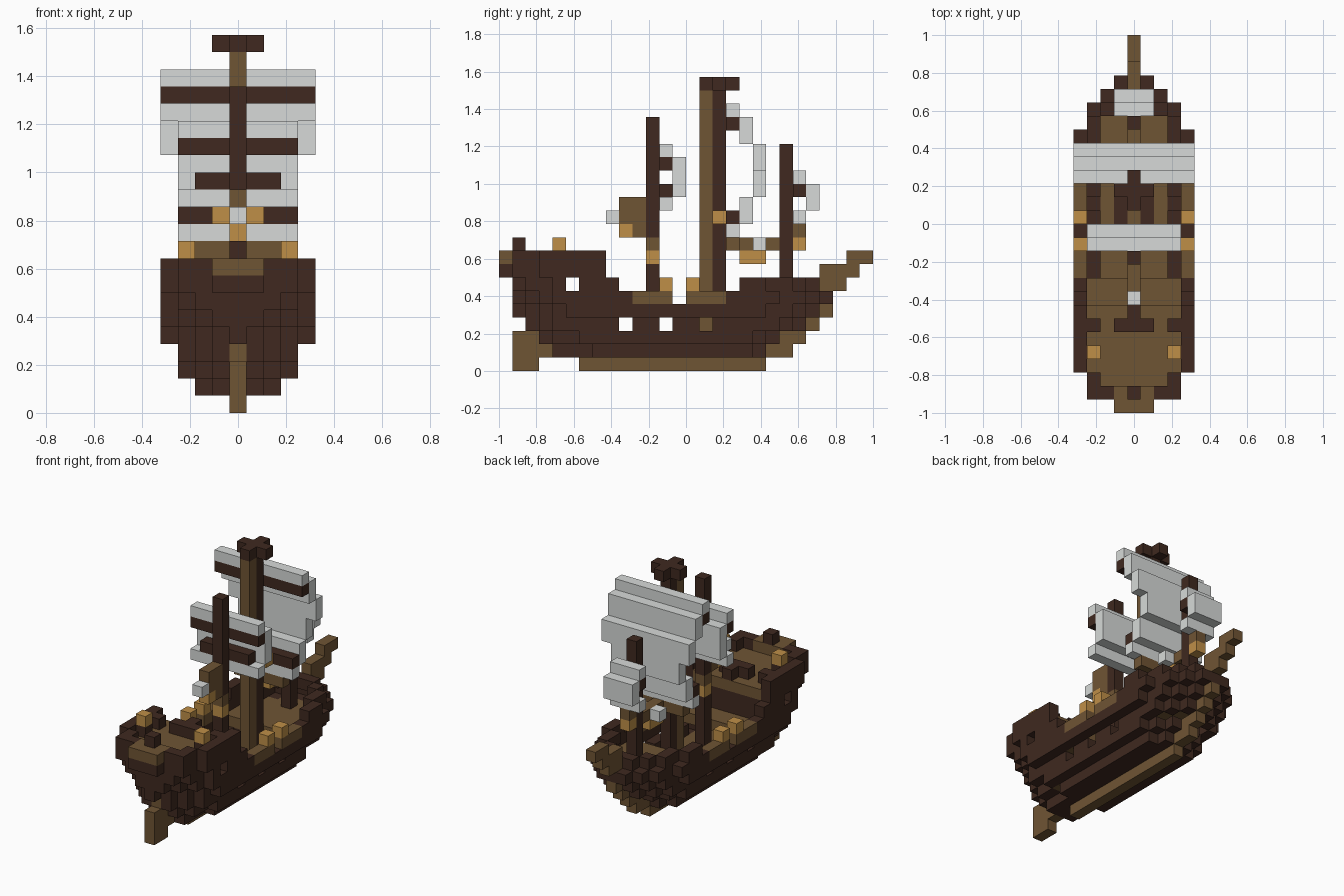
import bpy, bmesh
from mathutils import Vector

cube = bpy.data.objects.get("Cube")
if cube:
    bpy.data.objects.remove(cube, do_unlink=True)

# Block grid: x is counted from the centre line, y from the stern, z from the keel
LENGTH = 28
UNIT = 2 / LENGTH
COLOURS = {
    "dark_wood": (0.050, 0.022, 0.014),
    "brown_wood": (0.159, 0.089, 0.034),
    "golden_wood": (0.520, 0.275, 0.064),
    "sail_cloth": (0.680, 0.700, 0.690),
}
DARK, BROWN, GOLD, CLOTH = COLOURS
materials = []
for name, rgb in COLOURS.items():
    mat = bpy.data.materials.new(name)
    mat.use_nodes = True
    mat.diffuse_color = (*rgb, 1)
    mat.node_tree.nodes["Principled BSDF"].inputs["Base Color"].default_value = (*rgb, 1)
    materials.append(mat)

cells = {}


def span(r):
    return range(r[0], r[1] + 1) if isinstance(r, tuple) else [r]


def block(part, colour, half, y, z):
    """Fill a box of cells, centred on x, half cells to each side."""
    for i in range(-half, half + 1):
        for j in span(y):
            for k in span(z):
                cells[i, j, k] = (part, colour)


def pair(part, colour, x, y, z):
    """Fill mirrored cells on both sides."""
    for i in (-x, x):
        for j in span(y):
            for k in span(z):
                cells[i, j, k] = (part, colour)


# Hull layers: height, first row, last row, half width
LAYERS = [(1, 4, 19, 2), (2, 3, 20, 3), (3, 2, 22, 3), (4, 1, 23, 4),
          (5, 1, 24, 4), (6, 1, 23, 4), (7, 1, 7, 4), (8, 1, 7, 4)]
BOW_TAPER = [1, 2, 3, 3, 4]
STERN_TAPER = {1: [1, 1, 1, 2], 2: [1, 2, 2, 3], 3: [1, 2, 3], 4: [0, 1, 2, 3, 4],
               5: [1, 2, 3, 4], 6: [2, 3, 3, 4], 7: [3, 3, 4], 8: [3, 3, 4]}


def plan(k, first, last, wide):
    """Set of (x, y) cells in one hull layer."""
    out = set()
    stern = STERN_TAPER[k]
    for j in range(first, last + 1):
        w = min(wide, stern[min(j - first, len(stern) - 1)])
        if k < 7:
            w = min(w, BOW_TAPER[min(last - j, len(BOW_TAPER) - 1)])
        out |= {(i, j) for i in range(-w, w + 1)}
    return out


for k, first, last, wide in LAYERS:
    area = plan(k, first, last, wide)
    for i, j in area:
        inside = all(n in area for n in ((i + 1, j), (i - 1, j), (i, j + 1), (i, j - 1)))
        # The raised aft deck is open towards the waist
        inside = inside or (k > 6 and j == 7 and abs(i) < 4)
        open_waist = (k == 5 and 9 < j < 17) or (k == 6 and 8 < j < 18)
        if k < 3:
            cells[i, j, k] = ("deck", BROWN) if inside and k == 2 else ("hull", DARK)
        elif not inside and not open_waist:
            cells[i, j, k] = ("hull", DARK)
        elif inside and k == 7:
            cells[i, j, k] = ("quarterdeck", BROWN)
        elif inside and k == 4 and 7 < j < 10:
            cells[i, j, k] = ("half_deck", BROWN)
        elif inside and k == 4 and j > 16:
            cells[i, j, k] = ("foredeck", BROWN)

# Bulkheads under the raised decks
block("aft_bulkhead", DARK, 2, 7, 3)
block("aft_bulkhead", DARK, 3, 7, (4, 6))
block("fore_bulkhead", DARK, 2, 17, 3)

# Deck hatches and gun ports
pair("hatch", DARK, 1, (14, 15), 2)
for x, y, z in ((3, 9, 3), (3, 12, 3), (3, 15, 3), (4, 5, 6)):
    for i in (-x, x):
        cells.pop((i, y, z), None)

# Keel, rudder, stem and bowsprit
block("keel", BROWN, 0, (6, 19), 0)
block("rudder", BROWN, 0, (1, 2), (0, 2))
block("rudder", BROWN, 0, 3, 1)
block("rudder", BROWN, 0, 2, 3)
for z, y in ((1, (20, 21)), (2, (21, 22)), (3, 23), (4, 24)):
    block("stem", BROWN, 0, y, z)
for z, y in ((6, (24, 25)), (7, (24, 26)), (8, (26, 27))):
    block("bowsprit", BROWN, 0, y, z)

# Stern gallery, stern post, lanterns and deck rail
block("stern_gallery", DARK, 1, 0, 7)
block("stern_gallery", BROWN, 1, (0, 1), 8)
block("stern_post", DARK, 0, 1, 9)
pair("stern_lantern", GOLD, 3, 4, 9)
pair("lantern_post", DARK, 3, 4, 8)
block("quarterdeck_rail", DARK, 1, 6, 8)
pair("quarterdeck_rail", DARK, 3, 6, 8)
block("quarterdeck_rail", DARK, 0, 7, 8)

# Waist rails
for rows, knob in (((10, 12), 12), ((14, 16), 14)):
    pair("waist_rail", BROWN, 4, rows, 5)
    pair("rail_knob", GOLD, 4, knob, 6)

# Masts and lookout
block("aft_mast", DARK, 0, 11, (3, 18))
block("aft_mast", GOLD, 0, 11, 8)
block("aft_mast", BROWN, 0, 11, 9)
block("main_mast", BROWN, 0, 15, (3, 20))
block("main_mast", DARK, 0, 16, (3, 20))
block("fore_mast", DARK, 0, 21, (5, 16))
block("lookout", DARK, 0, (15, 17), 21)
block("lookout", DARK, 1, 16, 21)

# Sails and yards: (half width, row, heights)
SAILS = {
    "main": ([(4, 17, 19), (4, 18, (17, 18)), (4, 19, (15, 16)), (3, 19, (13, 14)),
              (3, 18, (11, 12)), (3, 17, 10)], [(4, 17, 18), (3, 17, 11)]),
    "aft": ([(3, 12, 16), (3, 13, (13, 15)), (3, 12, 12)], [(3, 12, 15), (2, 12, 13)]),
    "fore": ([(1, 22, 14), (1, 23, (12, 13)), (1, 22, 11)], [(1, 22, 13)]),
}
for name, (cloth, yards) in SAILS.items():
    for half, y, z in cloth:
        block(name + "_sail", CLOTH, half, y, z)
    for half, y, z in yards:
        block(name + "_yard", DARK, half, y, z)
pair("yard_bracket", GOLD, 1, 16, 11)
block("fore_bracket", BROWN, 0, 22, 10)
block("fore_bracket", GOLD, 0, 22, 9)

# Gaff behind the aft mast
block("gaff", BROWN, 0, (9, 10), (10, 12))
block("gaff", GOLD, 0, 9, 10)
block("gaff_lamp", CLOTH, 0, 8, 11)

# Boom between the main and fore masts
block("boom", BROWN, 2, 17, 9)
block("boom", BROWN, 0, (18, 20), 9)
pair("boom_lamp", CLOTH, 1, 19, 9)
block("boom", GOLD, 0, (18, 19), 8)

# Turn each part's cells into a mesh of exposed faces
parts = {}
for pos, (part, colour) in cells.items():
    parts.setdefault(part, []).append((pos, list(COLOURS).index(colour)))
SIDES = [Vector(s) for s in ((1, 0, 0), (0, 1, 0), (0, 0, 1))]
for part, members in parts.items():
    bm = bmesh.new()
    for pos, slot in members:
        centre = Vector(pos) + Vector((0, 0.5 - LENGTH / 2, 0.5))
        for a in range(3):
            u, v = SIDES[(a + 1) % 3], SIDES[(a + 2) % 3]
            for sign in (1, -1):
                n = SIDES[a] * sign
                if tuple(int(c) for c in Vector(pos) + n) in cells:
                    continue
                corners = [n + u + v, n - u + v, n - u - v, n + u - v][::sign]
                face = bm.faces.new([bm.verts.new((centre + c / 2) * UNIT) for c in corners])
                face.material_index = slot
    bmesh.ops.remove_doubles(bm, verts=bm.verts, dist=UNIT / 100)
    mesh = bpy.data.meshes.new(part)
    bm.to_mesh(mesh)
    bm.free()
    for mat in materials:
        mesh.materials.append(mat)
    bpy.context.collection.objects.link(bpy.data.objects.new(part, mesh))
